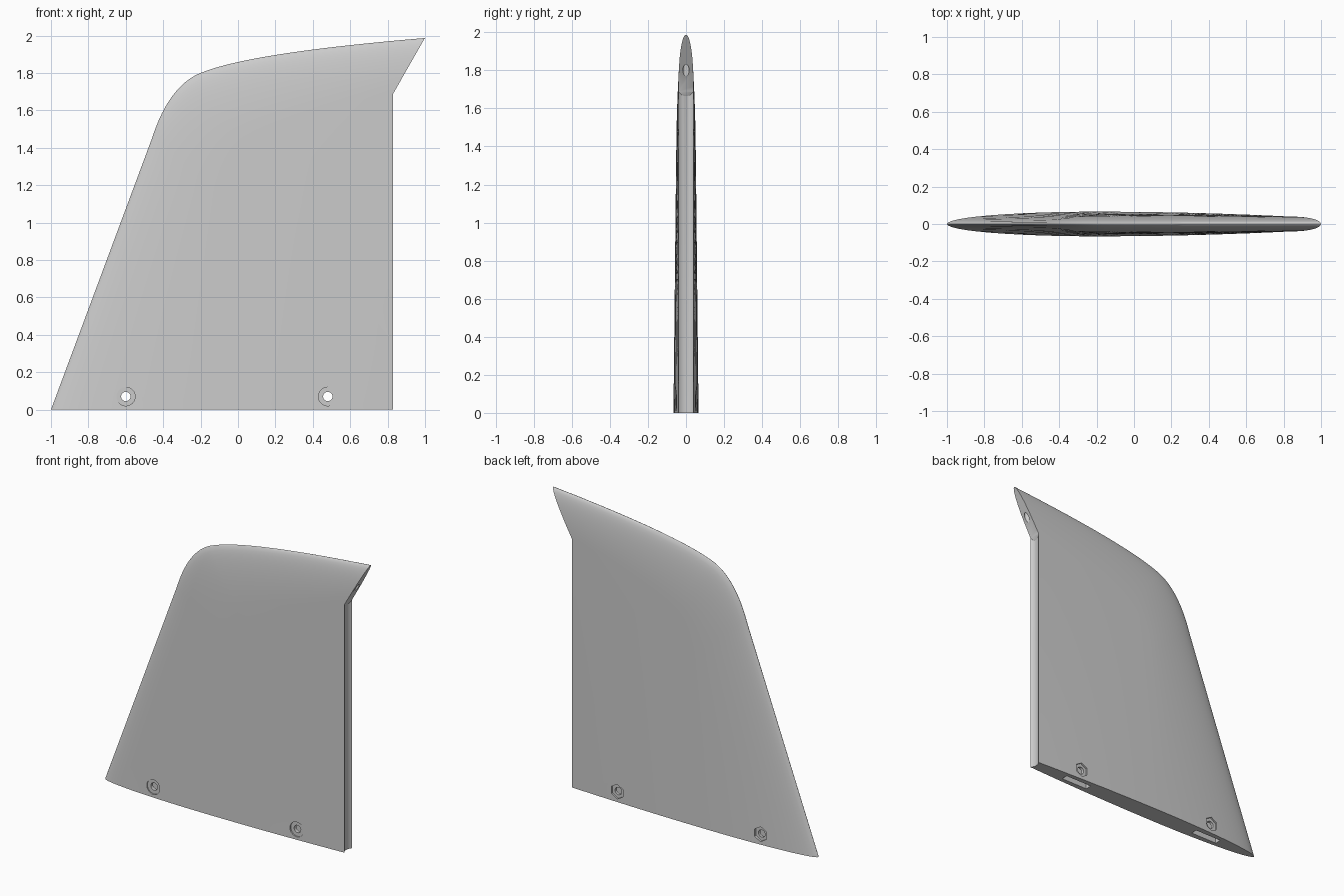
import bpy, bmesh, math
from mathutils import Vector, Matrix
from mathutils.geometry import interpolate_bezier

if "Cube" in bpy.data.objects:
    bpy.data.objects.remove(bpy.data.objects["Cube"])

grey = bpy.data.materials.new("light_grey")
grey.use_nodes = True
grey.diffuse_color = (0.6, 0.6, 0.6, 1)
grey.node_tree.nodes["Principled BSDF"].inputs["Base Color"].default_value = (0.6, 0.6, 0.6, 1)

TRAIL, NOTCH, SLOPE = 0.83, 1.69, 1.753   # trailing edge, overhang start, overhang slope
PIVOT = Vector((1.1, 0))


def make(name, bm):
    bmesh.ops.recalc_face_normals(bm, faces=bm.faces)
    me = bpy.data.meshes.new(name)
    bm.to_mesh(me)
    bm.free()
    me.materials.append(grey)
    ob = bpy.data.objects.new(name, me)
    bpy.context.collection.objects.link(ob)
    return ob


def cylinder(name, radius, depth, centre, sides=32, along_y=False):
    bm = bmesh.new()
    mat = Matrix.Translation(centre)
    if along_y:
        mat = mat @ Matrix.Rotation(math.pi / 2, 4, 'X')
    bmesh.ops.create_cone(bm, cap_ends=True, segments=sides, radius1=radius,
                          radius2=radius, depth=depth, matrix=mat)
    return make(name, bm)


def thickness(x, z):
    bump = 1 if x < -0.2 else 1 - ((x + 0.2) / 1.03) ** 2
    return 0.04 + 0.026 * bump * (1 - 0.4 * z)


# Leading edge and top outline
def bezier(points, count):
    return interpolate_bezier(*[Vector(p) for p in points], count)


start, shoulder = Vector((-1, 0)), Vector((-0.46, 1.45))
outline = [start.lerp(shoulder, i / 20) for i in range(20)]
outline += bezier([shoulder, (-0.395, 1.655), (-0.30, 1.76), (-0.2, 1.8)], 22)[:-1]
outline += bezier([(-0.2, 1.8), (0.03, 1.895), (0.6, 1.955), (1.1, 1.995)], 24)

# Fin skin: each rib runs from the outline to the lower rear corner
bm = bmesh.new()
ROUND, FLAT = 12, 8
ribs = {1: [], -1: []}
for p in outline:
    ray = PIVOT - Vector((p[0], p[1]))
    length = ray.length
    ray.normalize()
    angle = math.atan2(p[1], PIVOT.x - p[0])
    nose = 0.8 - 0.6 * angle / (math.pi / 2)
    steps = []
    for i in range(ROUND + 1):
        a = math.pi / 2 * i / ROUND
        steps.append((nose * (1 - math.cos(a)), math.sin(a)))
    steps += [(nose + (length - nose) * i / FLAT, 1) for i in range(1, FLAT + 1)]
    for side in ribs:
        rib = []
        for d, f in steps:
            x, z = p[0] + ray.x * d, p[1] + ray.y * d
            rib.append(bm.verts.new((x, side * f * thickness(x, z), z)))
        ribs[side].append(rib)
for rows in ribs.values():
    for a, b in zip(rows, rows[1:]):
        for i in range(len(a) - 1):
            bm.faces.new((a[i], a[i + 1], b[i + 1], b[i]))
for end in (0, -1):
    bm.faces.new(ribs[1][end] + ribs[-1][end][::-1])
bmesh.ops.remove_doubles(bm, verts=bm.verts, dist=1e-5)
fin = make("fin", bm)

cutters = []

# Straight trailing edge and slanted overhang
bm = bmesh.new()
profile = [(TRAIL, -0.1), (TRAIL, NOTCH), (1.2, NOTCH + SLOPE * (1.2 - TRAIL)), (1.4, 2.3), (1.4, -0.1)]
face = bm.faces.new([bm.verts.new((x, -0.3, z)) for x, z in profile])
grown = bmesh.ops.extrude_face_region(bm, geom=[face])["geom"]
bmesh.ops.translate(bm, vec=(0, 0.6, 0), verts=[v for v in grown if isinstance(v, bmesh.types.BMVert)])
cutters.append(make("trailing_cutter", bm))

# Concave hinge channel, its top following the overhang
channel = cylinder("channel_cutter", 0.061, 2, (TRAIL + 0.046, 0, 0.9), 48)
for v in channel.data.vertices:
    if v.co.z > 1:
        v.co.z = NOTCH + SLOPE * (v.co.x - TRAIL) - 0.0005
cutters.append(channel)

# Hinge pin hole in the overhang
cutters.append(cylinder("pin_cutter", 0.017, 0.3, (0.893, 0, 1.72), 24))

# Bolt holes, round head recesses, hexagonal nut recesses and tab slots
for x in (-0.6, 0.48):
    cutters.append(cylinder("bolt_cutter", 0.025, 0.4, (x, 0, 0.07), 24, True))
    cutters.append(cylinder("head_cutter", 0.05, 0.1, (x, -0.096, 0.07), 32, True))
    cutters.append(cylinder("nut_cutter", 0.05, 0.1, (x, 0.092, 0.07), 6, True))
    bm = bmesh.new()
    bmesh.ops.create_cube(bm, size=1, matrix=Matrix.Translation((x, 0, 0.03)) @ Matrix.Diagonal((0.2, 0.045, 0.2, 1)))
    cutters.append(make("slot_cutter", bm))

bpy.context.view_layer.objects.active = fin
for ob in bpy.context.selected_objects:
    ob.select_set(False)
fin.select_set(True)
for cutter in cutters:
    cutter.hide_render = True
    mod = fin.modifiers.new(cutter.name, 'BOOLEAN')
    mod.operation = 'DIFFERENCE'
    mod.solver = 'EXACT'
    mod.object = cutter
    bpy.ops.object.modifier_apply(modifier=mod.name)
for cutter in cutters:
    bpy.data.objects.remove(cutter)

bpy.ops.object.shade_smooth_by_angle(angle=math.radians(30))
